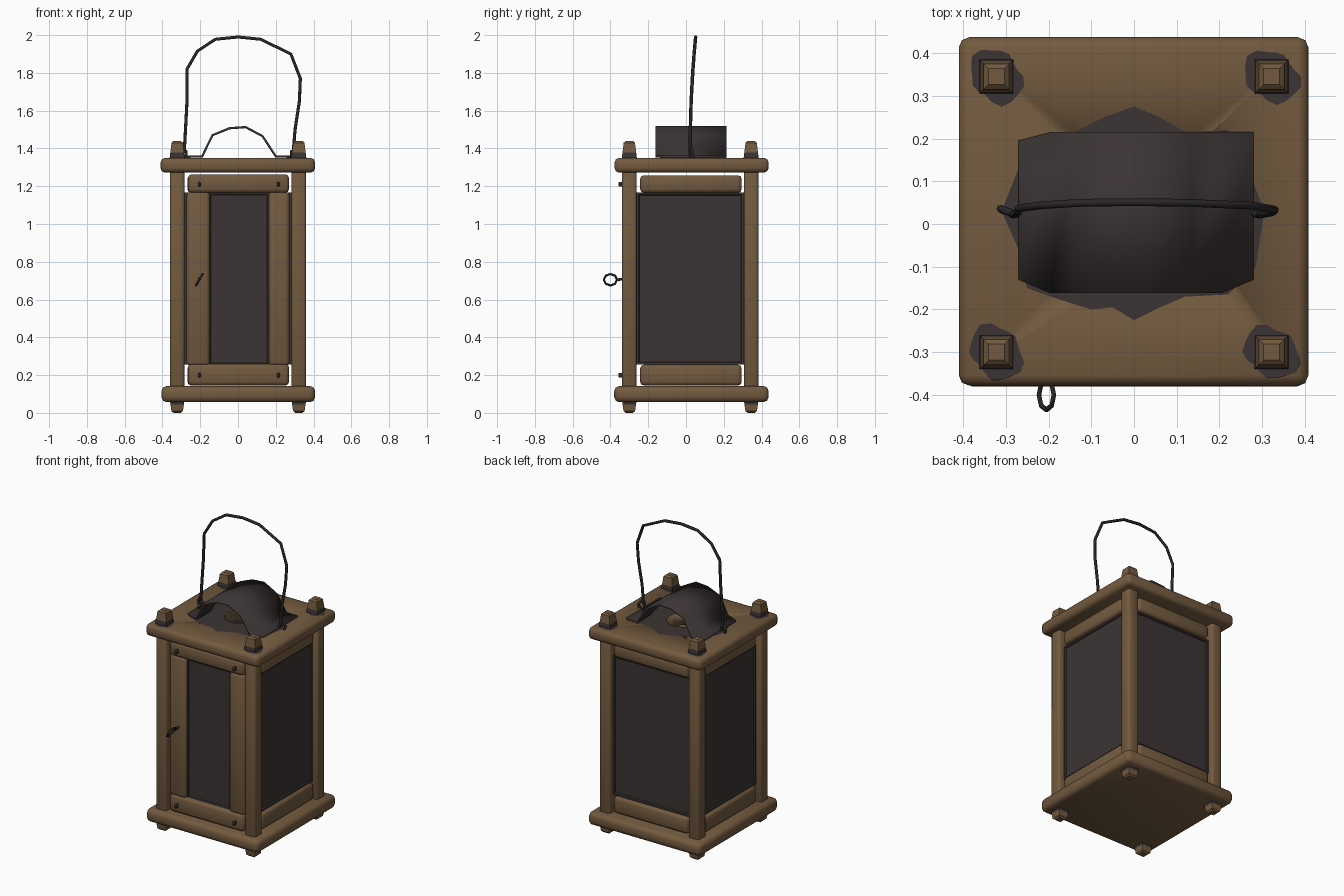
import bpy, bmesh, math
from mathutils import Vector, Matrix

if "Cube" in bpy.data.objects:
    bpy.data.objects.remove(bpy.data.objects["Cube"])


def material(name, rgb):
    m = bpy.data.materials.new(name)
    m.diffuse_color = (*rgb, 1)
    m.use_nodes = True
    m.node_tree.nodes["Principled BSDF"].inputs["Base Color"].default_value = m.diffuse_color
    return m


WOOD = material("brown_wood", (0.172, 0.103, 0.050))
DARK = material("dark_metal", (0.045, 0.034, 0.034))
IRON = material("black_iron", (0.022, 0.019, 0.019))


def finish(name, bm, *mats, angle=50):
    bmesh.ops.recalc_face_normals(bm, faces=bm.faces)
    me = bpy.data.meshes.new(name)
    bm.to_mesh(me)
    bm.free()
    for m in mats:
        me.materials.append(m)
    for p in me.polygons:
        p.use_smooth = True
    me.set_sharp_from_angle(angle=math.radians(angle))
    ob = bpy.data.objects.new(name, me)
    bpy.context.collection.objects.link(ob)
    return ob


def cube_bm(x0, x1, y0, y1, z0, z1):
    bm = bmesh.new()
    c = Vector((x0 + x1, y0 + y1, z0 + z1)) / 2
    size = Matrix.Diagonal((x1 - x0, y1 - y0, z1 - z0, 1))
    bmesh.ops.create_cube(bm, size=1, matrix=Matrix.Translation(c) @ size)
    return bm


def box(name, dims, mat, bevel=0.0, segments=2):
    bm = cube_bm(*dims)
    if bevel:
        bmesh.ops.bevel(bm, geom=bm.edges[:], offset=bevel, segments=segments,
                        affect='EDGES', profile=0.5)
    return finish(name, bm, mat)


def pane(name, dims, direction):
    """Dark pane whose outer face has a thin sunken border."""
    bm = cube_bm(*dims)
    d = Vector(direction)
    faces = [f for f in bm.faces if f.normal.dot(d) > 0.9]
    bmesh.ops.inset_region(bm, faces=faces, thickness=0.016, depth=0)
    bmesh.ops.inset_region(bm, faces=faces, thickness=0.005, depth=-0.008)
    return finish(name, bm, DARK, angle=25)


def wire(name, pts, radius, mat):
    cu = bpy.data.curves.new(name, 'CURVE')
    cu.dimensions = '3D'
    cu.bevel_depth = radius
    cu.bevel_resolution = 1
    cu.use_fill_caps = True
    sp = cu.splines.new('POLY')
    sp.points.add(len(pts) - 1)
    for p, co in zip(sp.points, pts):
        p.co = (*co, 1)
    cu.materials.append(mat)
    ob = bpy.data.objects.new(name, cu)
    bpy.context.collection.objects.link(ob)


# Base and roof boards; the roof has a smoke hole
box("base_board", (-0.405, 0.408, -0.38, 0.437, 0.057, 0.142), WOOD, 0.026)
roof = box("roof_board", (-0.41, 0.408, -0.378, 0.437, 1.272, 1.35), WOOD, 0.024)
bm = bmesh.new()
bmesh.ops.create_cone(bm, cap_ends=True, segments=16, radius1=0.1, radius2=0.1, depth=0.3,
                      matrix=Matrix.Translation((0, 0.03, 1.31)))
cutter = finish("smoke_hole_cutter", bm, WOOD)
cutter.hide_render = True
cutter.hide_viewport = True
cut = roof.modifiers.new("smoke_hole", 'BOOLEAN')
cut.operation = 'DIFFERENCE'
cut.object = cutter

# Corner posts with feet, tapered tops and dark stains around them
for sx, px in (("left", -0.322), ("right", 0.322)):
    for sy, py in (("front", -0.3), ("back", 0.345)):
        tag = sy + "_" + sx
        box(tag + "_post", (px - 0.039, px + 0.039, py - 0.039, py + 0.039, 0.1, 1.3), WOOD, 0.014)
        for part, z0, z1, top, r0 in (("foot", 0.07, 0.0, 0.75, 0.039), ("post_cap", 1.34, 1.44, 0.7, 0.041)):
            bm = cube_bm(px - r0, px + r0, py - r0, py + r0, min(z0, z1), max(z0, z1))
            for v in bm.verts:
                if abs(v.co.z - z1) < 1e-4:
                    v.co.x = px + (v.co.x - px) * top
                    v.co.y = py + (v.co.y - py) * top
            # dark band next to the board
            zc = z0 + (z1 - z0) * 0.38
            bmesh.ops.bisect_plane(bm, geom=bm.verts[:] + bm.edges[:] + bm.faces[:],
                                   plane_co=(0, 0, zc), plane_no=(0, 0, 1))
            edges = [e for e in bm.edges if all(abs(v.co.z - z1) < 1e-4 for v in e.verts)]
            bmesh.ops.bevel(bm, geom=edges, offset=0.01, segments=1, affect='EDGES')
            for f in bm.faces:
                inner = abs(f.calc_center_median().z - z0) < abs(zc - z0)
                f.material_index = 1 if inner else 0
            finish(tag + "_" + part, bm, WOOD, DARK, angle=30)
        bm = bmesh.new()
        ring = []
        for i in range(18):
            a = i * math.tau / 18
            r = 0.062 + 0.009 * math.sin(2 * a + px * 9) + 0.005 * math.sin(5 * a + py * 7)
            ring.append(bm.verts.new((px + r * math.cos(a), py + r * math.sin(a), 1.353)))
        bm.faces.new(ring)
        finish(tag + "_post_stain", bm, DARK)

# Stain around the chimney cover
outline = [(-.31, .03), (-.27, .13), (-.22, .2), (-.14, .215), (-.07, .25), (0, .275),
           (.06, .25), (.12, .215), (.22, .22), (.27, .12), (.305, .03), (.285, -.1),
           (.22, -.165), (.12, -.17), (.05, -.2), (0, -.225), (-.05, -.195), (-.1, -.2),
           (-.18, -.175), (-.25, -.15), (-.27, -.06)]
bm = bmesh.new()
outer, inner = [], []
for x, y in outline:
    d = Vector((x, y - 0.03)).normalized() * 0.1
    outer.append(bm.verts.new((x, y, 1.353)))
    inner.append(bm.verts.new((d.x, d.y + 0.03, 1.353)))
for i in range(len(outline)):
    j = (i + 1) % len(outline)
    bm.faces.new((outer[i], inner[i], inner[j], outer[j]))
finish("roof_stain", bm, DARK)

# Arched chimney cover with flat flanges
arch = [(-.27, 1.356), (-.19, 1.358), (-.135, 1.47), (-.045, 1.507), (.04, 1.513),
        (.13, 1.465), (.2, 1.358), (.28, 1.356)]
bm = bmesh.new()
rows = []
for i, (x, z) in enumerate(arch):
    y0 = -0.13 if i in (0, 7) else -0.162
    y1 = 0.195 if i == 0 else 0.215
    rows.append((bm.verts.new((x, y0, z)), bm.verts.new((x, y1, z))))
for a, b in zip(rows, rows[1:]):
    bm.faces.new((a[0], b[0], b[1], a[1]))
cover = finish("chimney_cover", bm, DARK)
sol = cover.modifiers.new("thickness", 'SOLIDIFY')
sol.thickness = 0.012
sol.offset = 0

# Sides and back: two rails and a large pane each
for z0, z1, part in ((0.145, 0.255, "lower_rail"), (1.165, 1.258, "upper_rail")):
    box("right_" + part, (0.285, 0.345, -0.243, 0.295, z0, z1), WOOD, 0.02)
    box("left_" + part, (-0.345, -0.285, -0.243, 0.295, z0, z1), WOOD, 0.02)
    box("back_" + part, (-0.268, 0.27, 0.31, 0.37, z0, z1), WOOD, 0.02)
    box("door_" + part, (-0.265, 0.27, -0.332, -0.275, z0, z1 + 0.005), WOOD, 0.02)
    for x in (-0.205, 0.215):
        zc = 0.2 if z0 < 1 else 1.21
        box("door_nail", (x - 0.008, x + 0.008, -0.358, -0.32, zc - 0.012, zc + 0.012), IRON, 0.004, 1)
pane("right_pane", (0.295, 0.325, -0.262, 0.306, 0.255, 1.167), (1, 0, 0))
pane("left_pane", (-0.325, -0.295, -0.262, 0.306, 0.255, 1.167), (-1, 0, 0))
pane("back_pane", (-0.285, 0.285, 0.32, 0.35, 0.255, 1.167), (0, 1, 0))

# Front door: two stiles and a narrow pane
box("door_left_stile", (-0.272, -0.15, -0.325, -0.28, 0.25, 1.17), WOOD, 0.018)
box("door_right_stile", (0.162, 0.272, -0.325, -0.28, 0.25, 1.17), WOOD, 0.018)
pane("door_pane", (-0.157, 0.168, -0.31, -0.285, 0.25, 1.168), (0, -1, 0))

# Door pull: stem and tilted ring
wire("door_pull_stem", [(-0.205, -0.31, 0.71), (-0.205, -0.368, 0.705)], 0.008, IRON)
ring = []
for i in range(9):
    a = i * math.tau / 8
    s = 0.035 * math.sin(a)
    ring.append((-0.205 + 0.5 * s, -0.4 + 0.035 * math.cos(a), 0.705 + 0.87 * s))
wire("door_pull_ring", ring, 0.006, IRON)

# Carrying handle and its eyelets
path = [(-.285, 1.375), (-.278, 1.5), (-.27, 1.65), (-.27, 1.82), (-.215, 1.915),
        (-.12, 1.978), (0, 1.99), (.12, 1.978), (.28, 1.9), (.33, 1.77), (.325, 1.65),
        (.302, 1.5), (.292, 1.375)]
wire("handle", [(x, 0.022 + 0.03 * max(0, (z - 1.4) / 0.6) ** 2, z) for x, z in path], 0.009, IRON)
for s, x in (("left", -0.288), ("right", 0.296)):
    sg = -1 if x < 0 else 1
    wire(s + "_handle_eyelet", [(x - sg * 0.015, 0.025, 1.34), (x - sg * 0.012, 0.022, 1.385),
                                (x + sg * 0.01, 0.03, 1.395), (x + sg * 0.025, 0.036, 1.37),
                                (x + sg * 0.012, 0.03, 1.34)], 0.009, IRON)
